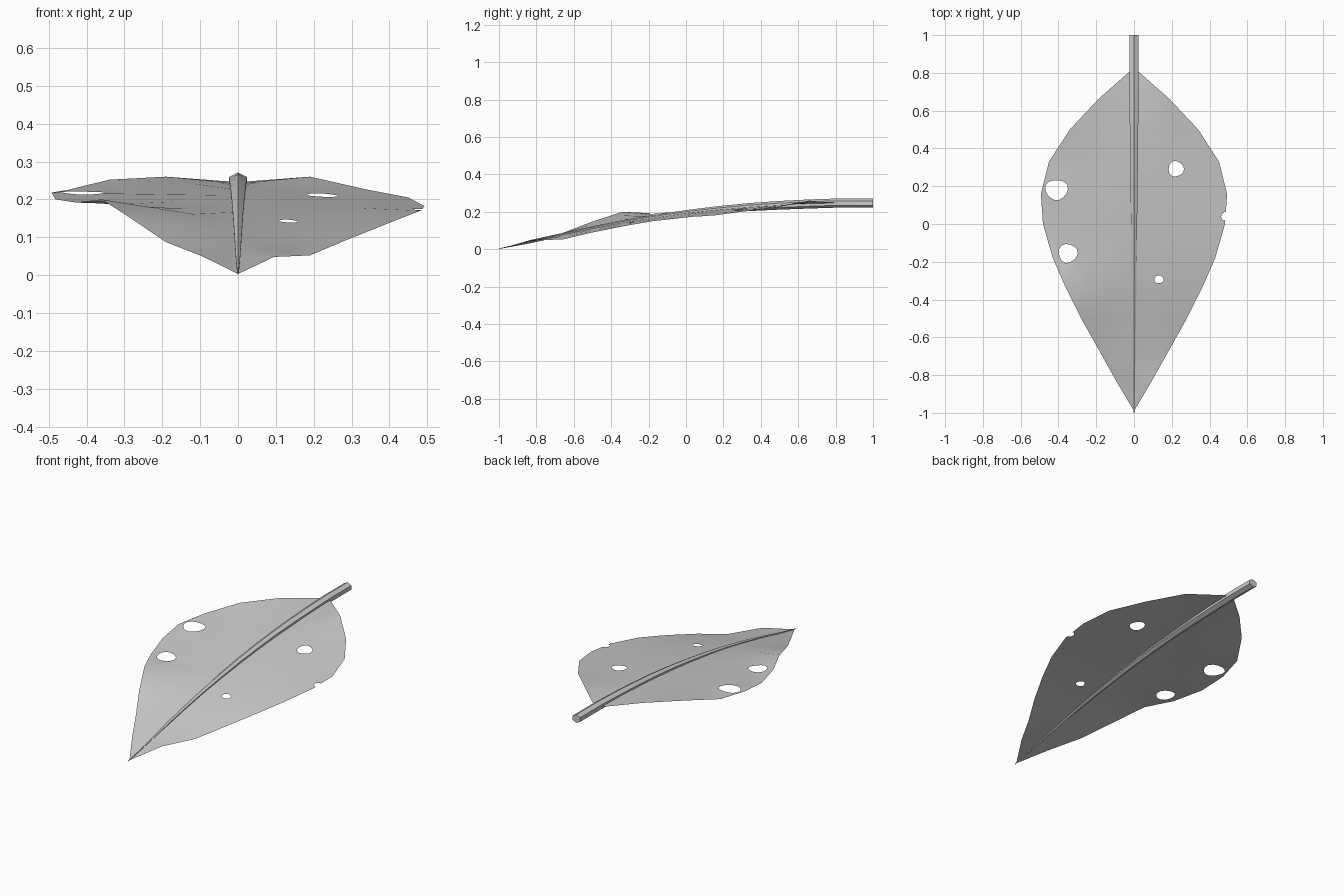
import bpy, bmesh, math
from mathutils import Vector
from mathutils.geometry import delaunay_2d_cdt

if "Cube" in bpy.data.objects:
    bpy.data.objects.remove(bpy.data.objects["Cube"])

# Leaf stations: y, half width, left edge z, midrib z, right edge z
ROWS = [
    (-0.99, 0.0, 0.003, 0.003, 0.003), (-0.83, 0.095, 0.05, 0.038, 0.048),
    (-0.66, 0.19, 0.087, 0.078, 0.052), (-0.50, 0.28, 0.148, 0.112, 0.09),
    (-0.34, 0.36, 0.20, 0.142, 0.122), (-0.18, 0.43, 0.192, 0.167, 0.15),
    (0.0, 0.482, 0.20, 0.192, 0.17), (0.16, 0.493, 0.218, 0.21, 0.182),
    (0.33, 0.45, 0.225, 0.225, 0.205), (0.50, 0.34, 0.252, 0.235, 0.226),
    (0.66, 0.19, 0.26, 0.242, 0.26), (0.81, 0.02, 0.247, 0.247, 0.247),
]
# Bite holes: centre x, y, radius x, y
HOLES = [(-0.41, 0.182, 0.06, 0.053), (-0.35, -0.155, 0.05, 0.05),
         (0.222, 0.292, 0.041, 0.041), (0.132, -0.293, 0.025, 0.021),
         (0.48, 0.04, 0.018, 0.023)]


def station(y):
    y = min(max(y, ROWS[0][0]), ROWS[-1][0])
    for a, b in zip(ROWS, ROWS[1:]):
        if y <= b[0]:
            f = (y - a[0]) / (b[0] - a[0])
            return [p + (q - p) * f for p, q in zip(a, b)]


def height(x, y):
    _, w, left, mid, right = station(y)
    t = min(abs(x) / max(w, 1e-5), 1)
    return mid + ((left if x < 0 else right) - mid) * t


def add_object(name, bm):
    mesh = bpy.data.meshes.new(name)
    bm.to_mesh(mesh)
    bm.free()
    ob = bpy.data.objects.new(name, mesh)
    bpy.context.collection.objects.link(ob)
    return ob


# Leaf blade: outline and bite holes triangulated flat, then lifted
points, edges = [], []


def add_loop(loop):
    n, k = len(points), len(loop)
    points.extend(Vector(p) for p in loop)
    edges.extend((n + i, n + (i + 1) % k) for i in range(k))


add_loop([(r[1], r[0]) for r in ROWS] + [(-r[1], r[0]) for r in reversed(ROWS[1:])])
for i, (cx, cy, rx, ry) in enumerate(HOLES):
    add_loop([(cx + rx * math.cos(a) * (1 + 0.06 * math.sin(3 * a + i)),
               cy + ry * math.sin(a) * (1 + 0.06 * math.sin(3 * a + i)))
              for a in [math.tau * k / 14 for k in range(14)]])


def in_hole(x, y, grow=1.0):
    return any(((x - h[0]) / h[2]) ** 2 + ((y - h[1]) / h[3]) ** 2 < grow for h in HOLES)


for r in ROWS[1:-1]:
    for t in (-0.66, -0.33, 0, 0.33, 0.66):
        if not in_hole(t * r[1], r[0], 1.4):
            points.append(Vector((t * r[1], r[0])))

verts, _, faces, *_ = delaunay_2d_cdt(points, edges, [], 1, 1e-5)
bm = bmesh.new()
bv = [bm.verts.new((v.x, v.y, height(v.x, v.y))) for v in verts]
for f in faces:
    c = sum((verts[i] for i in f), Vector((0, 0))) / len(f)
    if not in_hole(c.x, c.y):
        bm.faces.new([bv[i] for i in f]).smooth = True
bmesh.ops.delete(bm, geom=[v for v in bm.verts if not v.link_faces], context='VERTS')
add_object("leaf_blade", bm)

# Stem and midrib: hexagonal tube tapering to the leaf tip
bm = bmesh.new()
rings = []
for y in [-1.0] + [r[0] for r in ROWS[1:]] + [1.0]:
    rad = 0.002 + 0.025 * min((y + 1) / 1.6, 1) ** 0.8
    z = max(station(y)[3], rad)
    rings.append([bm.verts.new((rad * math.sin(a), y, z + rad * math.cos(a) * 0.9))
                  for a in [math.tau * k / 6 for k in range(6)]])
for a, b in zip(rings, rings[1:]):
    for k in range(6):
        j = (k + 1) % 6
        bm.faces.new((a[k], a[j], b[j], b[k])).smooth = True
bm.faces.new(rings[0])
bm.faces.new(rings[-1])
bmesh.ops.recalc_face_normals(bm, faces=bm.faces)
stem = add_object("stem", bm)
stem.select_set(True)
bpy.context.view_layer.objects.active = stem
bpy.ops.object.shade_smooth_by_angle(angle=math.radians(30))
